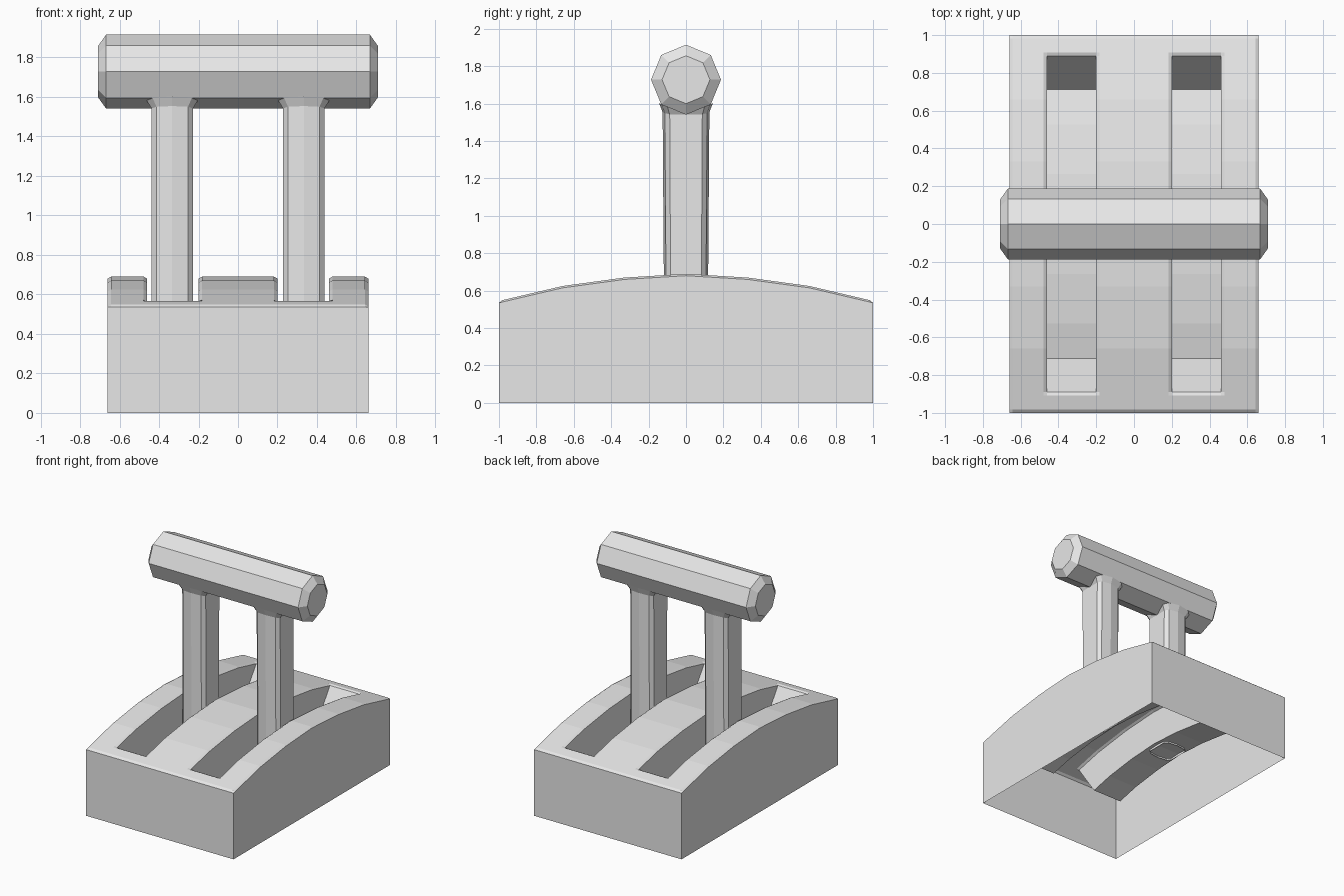
import bpy, bmesh, math

if "Cube" in bpy.data.objects:
    bpy.data.objects.remove(bpy.data.objects["Cube"], do_unlink=True)

grey = bpy.data.materials.new("light grey")
grey.use_nodes = True
grey.diffuse_color = (0.8, 0.8, 0.8, 1)
grey.node_tree.nodes["Principled BSDF"].inputs["Base Color"].default_value = (0.8, 0.8, 0.8, 1)


def finish(bm, name):
    """Weld, orient and link one flat-shaded part."""
    bmesh.ops.remove_doubles(bm, verts=bm.verts, dist=0.0005)
    bmesh.ops.recalc_face_normals(bm, faces=bm.faces)
    mesh = bpy.data.meshes.new(name)
    bm.to_mesh(mesh)
    bm.free()
    mesh.materials.append(grey)
    obj = bpy.data.objects.new(name, mesh)
    bpy.context.collection.objects.link(obj)
    return obj


def quad(bm, *points):
    bm.faces.new([bm.verts.new(p) for p in points])


def loft(bm, rings, cap_start=False, cap_end=False):
    """Bridge equal-length rings of points."""
    loops = [[bm.verts.new(p) for p in ring] for ring in rings]
    n = len(loops[0])
    for a, b in zip(loops, loops[1:]):
        for i in range(n):
            j = (i + 1) % n
            bm.faces.new((a[i], a[j], b[j], b[i]))
    if cap_start:
        bm.faces.new(loops[0])
    if cap_end:
        bm.faces.new(loops[-1])


# Base: arched lid with two sloped-end troughs, walls open underneath
HALF_W, SLOT_IN, SLOT_OUT, SLOT_END, LIP, DROP = 0.66, 0.20, 0.46, 0.89, 0.018, 0.01
ARCH = [(0, 0.69), (0.33, 0.67), (0.66, 0.625), (1, 0.545)]


def arch(y):
    y = abs(y)
    for (a, za), (b, zb) in zip(ARCH, ARCH[1:]):
        if y <= b:
            return za + (zb - za) * (y - a) / (b - a)


def mirrored(values):
    return sorted({s * v for v in values for s in (-1, 1)})


def lid(x, y):
    ax, ay = abs(x), abs(y)
    rim = ax == HALF_W or ay == 1
    slot = ay <= SLOT_END and SLOT_IN <= ax <= SLOT_OUT
    return (x, y, arch(y) - (DROP if rim or slot else 0))


def floor(x, y):
    return (x, y * 0.8, 0.40 - (ARCH[0][1] - arch(y)) * 0.8)


xs = mirrored([SLOT_IN - LIP, SLOT_IN, SLOT_OUT, SLOT_OUT + LIP, HALF_W - LIP, HALF_W])
ys = mirrored([0, 0.33, 0.66, SLOT_END, SLOT_END + LIP, 1 - LIP, 1])

bm = bmesh.new()
for x0, x1 in zip(xs, xs[1:]):
    in_slot = SLOT_IN < abs(x0 + x1) / 2 < SLOT_OUT
    for y0, y1 in zip(ys, ys[1:]):
        if in_slot and abs(y0 + y1) / 2 < SLOT_END:
            quad(bm, floor(x0, y0), floor(x1, y0), floor(x1, y1), floor(x0, y1))
            for x in (x0, x1):
                quad(bm, lid(x, y0), lid(x, y1), floor(x, y1), floor(x, y0))
            for y in (y0, y1):
                if abs(y) == SLOT_END:
                    quad(bm, lid(x0, y), lid(x1, y), floor(x1, y), floor(x0, y))
        else:
            quad(bm, lid(x0, y0), lid(x1, y0), lid(x1, y1), lid(x0, y1))
bmesh.ops.remove_doubles(bm, verts=bm.verts, dist=0.0005)
rim = [e for e in bm.edges if e.is_boundary]
walls = bmesh.ops.extrude_edge_only(bm, edges=rim)["geom"]
for v in walls:
    if isinstance(v, bmesh.types.BMVert):
        v.co.z = 0
base = finish(bm, "base_housing")
if max(base.data.polygons, key=lambda p: p.center.z).normal.z < 0:
    base.data.flip_normals()

# Posts: ten-sided columns with a flared collar under the grip
GRIP_Z, GRIP_R = 1.728, 0.187
quarter = [(0.105, 0.087), (0.08, 0.113)]
outline = quarter + [(0, 0.125)] + [(-x, y) for x, y in reversed(quarter)]
outline += [(-x, -y) for x, y in outline]


def post_ring(cx, sx, sy, z, slope=0):
    return [(cx + x * sx, y * sy, z + slope * abs(y * sy)) for x, y in outline]


for side, cx in (("left", 0.333), ("right", -0.333)):
    bm = bmesh.new()
    loft(bm, [
        post_ring(cx, 1, 0.93, 0.38),
        post_ring(cx, 1, 1, 1.515, 0.31),
        post_ring(cx, 1.25, 1.15, GRIP_Z - GRIP_R + 0.002, 0.414),
    ])
    finish(bm, side + "_post")

# Grip: octagonal bar with chamfered ends
def grip_ring(x, r):
    angles = [i * math.pi / 4 for i in range(8)]
    return [(x, r * math.cos(a), GRIP_Z + r * math.sin(a)) for a in angles]


bm = bmesh.new()
loft(bm, [grip_ring(-0.71, 0.128), grip_ring(-0.668, GRIP_R),
          grip_ring(0.668, GRIP_R), grip_ring(0.71, 0.128)], True, True)
finish(bm, "grip_bar")
